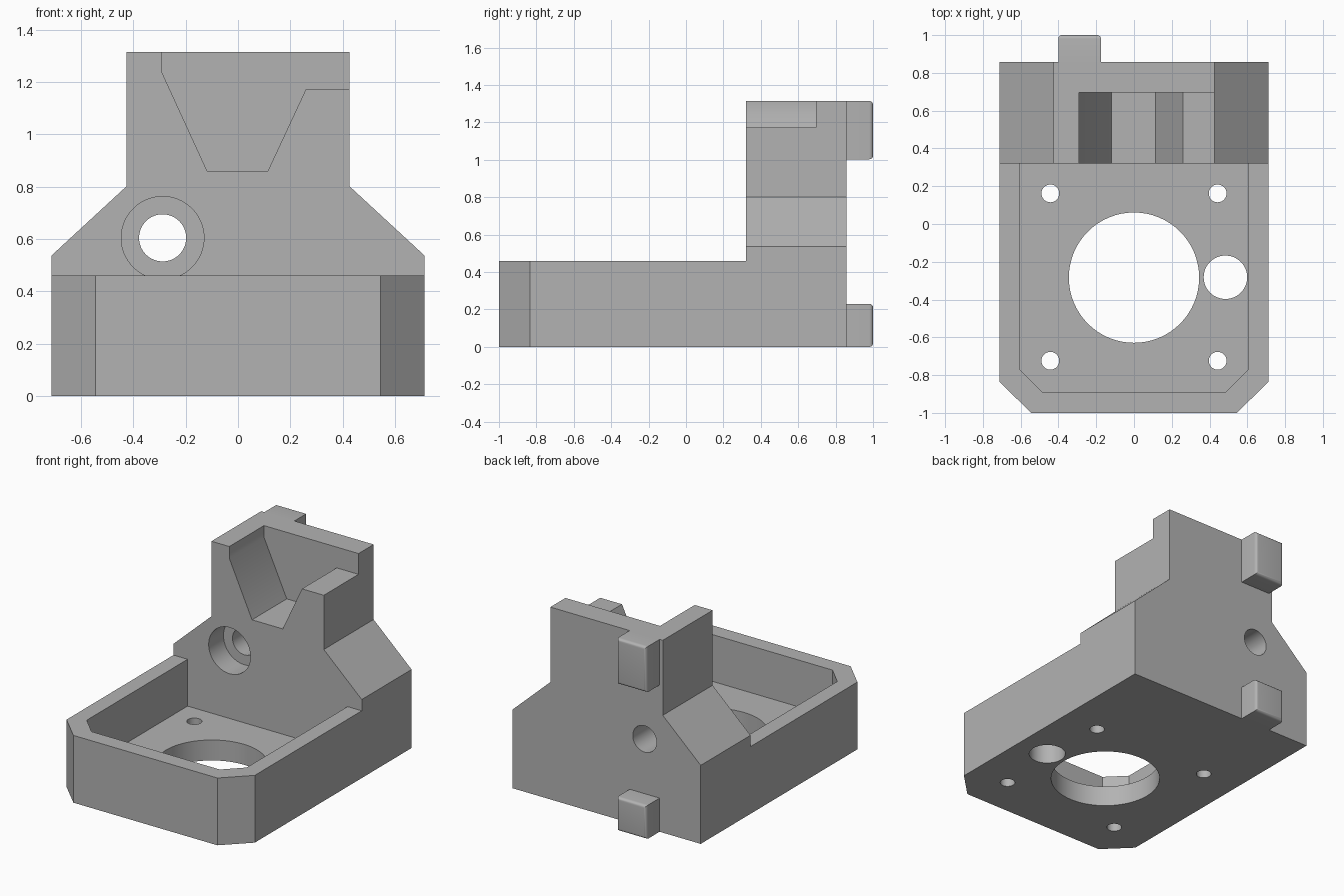
import bpy, bmesh, math
from mathutils import Matrix

default = bpy.data.objects.get("Cube")
if default:
    bpy.data.objects.remove(default, do_unlink=True)

grey = bpy.data.materials.new("matte grey")
grey.use_nodes = True
COLOUR = (0.45, 0.45, 0.45, 1)
grey.diffuse_color = COLOUR
grey.node_tree.nodes["Principled BSDF"].inputs["Base Color"].default_value = COLOUR


def make_object(name, bm):
    bmesh.ops.recalc_face_normals(bm, faces=bm.faces[:])
    mesh = bpy.data.meshes.new(name)
    bm.to_mesh(mesh)
    bm.free()
    mesh.materials.append(grey)
    obj = bpy.data.objects.new(name, mesh)
    bpy.context.collection.objects.link(obj)
    return obj


def prism(name, profile, axis, start, end):
    """Extrude a flat profile along y (profile is x, z) or z (profile is x, y)."""
    bm = bmesh.new()
    place = (lambda a, b: (a, start, b)) if axis == "y" else (lambda a, b: (a, b, start))
    face = bm.faces.new([bm.verts.new(place(a, b)) for a, b in profile])
    moved = bmesh.ops.extrude_face_region(bm, geom=[face])["geom"]
    step = (0, end - start, 0) if axis == "y" else (0, 0, end - start)
    bmesh.ops.translate(bm, vec=step, verts=[v for v in moved if isinstance(v, bmesh.types.BMVert)])
    return make_object(name, bm)


def circle(a, b, radius, sides=64):
    turns = [2 * math.pi * i / sides for i in range(sides)]
    return [(a + radius * math.cos(t), b + radius * math.sin(t)) for t in turns]


def mirrored(half):
    """Close a right-hand half profile with its mirror image."""
    return half + [(-a, b) for a, b in reversed(half)]


def combine(target, tool, operation="DIFFERENCE"):
    tool.hide_render = True
    mod = target.modifiers.new("cut", "BOOLEAN")
    mod.operation, mod.solver, mod.object = operation, "EXACT", tool
    bpy.context.view_layer.objects.active = target
    bpy.ops.object.modifier_apply(modifier=mod.name)
    bpy.data.objects.remove(tool, do_unlink=True)


W, FRONT, BACK = 0.712, 0.32, 0.858

# Base tray with chamfered front corners, joined to the upright tower
body = prism("bracket_body", mirrored([(0.545, -1), (W, -0.835), (W, BACK)]), "z", 0, 0.46)
tower = prism("tower", mirrored([(W, 0), (W, 0.537), (0.425, 0.802), (0.425, 1.315)]),
              "y", FRONT, BACK)
combine(body, tower, "UNION")

# Tray pocket
combine(body, prism("pocket", mirrored([(0.485, -0.89), (0.605, -0.77), (0.605, FRONT)]),
                    "z", 0.14, 0.7))

# Tapered notch in the tower, open at the front and over a low right ledge
notch = [(-0.29, 1.4), (-0.29, 1.235), (-0.118, 0.86), (0.114, 0.86),
         (0.26, 1.173), (0.6, 1.173), (0.6, 1.4)]
combine(body, prism("notch", notch, "y", 0.2, 0.695))

# Floor holes: large opening, side hole and four screw holes
holes = [(0, -0.284, 0.345), (0.484, -0.282, 0.115)]
holes += [(x, y, 0.047) for x in (-0.443, 0.443) for y in (-0.724, 0.162)]
for x, y, r in holes:
    combine(body, prism("floor_hole", circle(x, y, r), "z", -0.1, 0.3))

# Counterbored bolt hole through the tower
combine(body, prism("counterbore", circle(-0.288, 0.604, 0.158), "y", 0.2, 0.48))
combine(body, prism("bolt_hole", circle(-0.288, 0.604, 0.09), "y", 0.3, 1.1))

# Two rear locating pegs with rounded outer edges
pegs = []
for name, low, high in (("lower_peg", 0, 0.23), ("upper_peg", 1.003, 1.315)):
    bm = bmesh.new()
    bmesh.ops.create_cube(bm, size=1)
    bmesh.ops.transform(bm, verts=bm.verts[:], matrix=(
        Matrix.Translation((-0.288, (BACK + 1) / 2, (low + high) / 2))
        @ Matrix.Diagonal((0.226, 1 - BACK, high - low, 1))))
    outer = [e for e in bm.edges if all(v.co.y > 0.95 for v in e.verts)]
    bmesh.ops.bevel(bm, geom=outer, offset=0.02, segments=5, profile=0.5, affect="EDGES")
    pegs.append(make_object(name, bm))

# Smooth the round surfaces and keep the corners crisp
bpy.ops.object.select_all(action="DESELECT")
for obj in [body] + pegs:
    obj.select_set(True)
bpy.context.view_layer.objects.active = body
bpy.ops.object.shade_smooth_by_angle(angle=math.radians(25))
